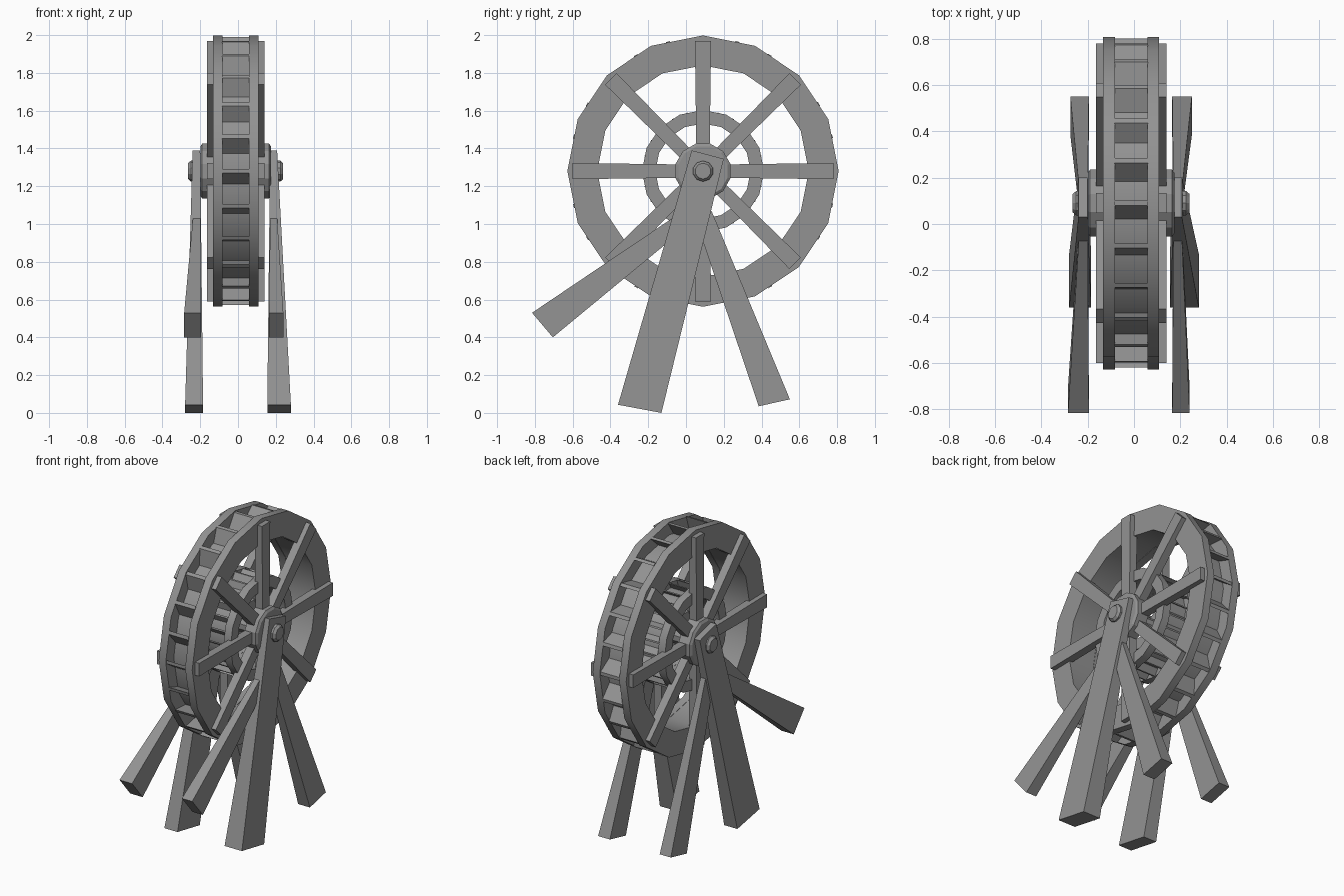
import bpy, bmesh, math
from mathutils import Vector

cube = bpy.data.objects.get("Cube")
if cube:
    bpy.data.objects.remove(cube, do_unlink=True)

CX, CY, CZ = -0.0125, 0.09, 1.28      # wheel centre

grey = bpy.data.materials.new("weathered_grey")
grey.use_nodes = True
COL = (0.29, 0.29, 0.29, 1)
grey.diffuse_color = COL
grey.node_tree.nodes["Principled BSDF"].inputs["Base Color"].default_value = COL


def finish(name, bm, smooth=False):
    bmesh.ops.recalc_face_normals(bm, faces=bm.faces)
    me = bpy.data.meshes.new(name)
    bm.to_mesh(me)
    bm.free()
    me.materials.append(grey)
    ob = bpy.data.objects.new(name, me)
    bpy.context.collection.objects.link(ob)
    if smooth:
        bpy.ops.object.select_all(action='DESELECT')
        ob.select_set(True)
        bpy.context.view_layer.objects.active = ob
        bpy.ops.object.shade_smooth_by_angle(angle=math.radians(30))
    return ob


def polar(x, r, a):
    """Point in the wheel frame: angle runs from +y towards +z."""
    return Vector((x, CY + r * math.cos(a), CZ + r * math.sin(a)))


def lathe(bm, profile, sides, phase=0.0, closed=True):
    """Revolve (x, radius) points about the axle; open profiles get end caps."""
    loops = [[bm.verts.new(polar(x, r, phase + math.tau * i / sides)) for i in range(sides)]
             for x, r in profile]
    pairs = list(zip(loops, loops[1:]))
    if closed:
        pairs.append((loops[-1], loops[0]))
    else:
        bm.faces.new(loops[0])
        bm.faces.new(loops[-1])
    for a, b in pairs:
        for i in range(sides):
            j = (i + 1) % sides
            bm.faces.new((a[i], a[j], b[j], b[i]))


def band(bm, x0, x1, r0, r1):
    lathe(bm, [(x0, r0), (x0, r1), (x1, r1), (x1, r0)], 16)


def prism(bm, end_a, end_b):
    """Solid between two four-cornered ends."""
    a = [bm.verts.new(p) for p in end_a]
    b = [bm.verts.new(p) for p in end_b]
    bm.faces.new(a)
    bm.faces.new(b)
    for i in range(4):
        j = (i + 1) % 4
        bm.faces.new((a[i], a[j], b[j], b[i]))


# Outer wheel and its smaller copy around the hub
for prefix, s in (("outer", 1.0), ("inner", 0.45)):
    for side, sx in (("right", -1), ("left", 1)):
        bm = bmesh.new()
        band(bm, CX + sx * 0.07, CX + sx * 0.121, 0.56 * s, 0.718 * s)
        finish(f"{prefix}_{side}_rim", bm, True)
    bm = bmesh.new()
    band(bm, CX - 0.072, CX + 0.072, 0.562 * s, 0.635 * s)
    finish(f"{prefix}_drum", bm, True)
    # Slanted paddles between the rims
    bm = bmesh.new()
    for i in range(24):
        a = math.tau * i / 24
        ends = []
        for r, off in ((0.59 * s, math.radians(8)), (0.71 * s, 0)):
            t = 0.011 * s / r
            ends.append([polar(CX + x, r, a + off + d) for x, d in
                         ((-0.072, -t), (0.072, -t), (0.072, t), (-0.072, t))])
        prism(bm, *ends)
    finish(f"{prefix}_paddles", bm)

# Spokes and hub plates on both sides
for side, sx in (("right", -1), ("left", 1)):
    bm = bmesh.new()
    x0, x1 = CX + sx * 0.10, CX + sx * 0.1525
    for i in range(8):
        a = math.tau * i / 8
        d = Vector((0, math.cos(a), math.sin(a)))
        n = Vector((0, -d.z, d.y))
        ends = []
        for r, w in ((0.02, 0.034), (0.69, 0.043)):
            ends.append([polar(x, r, a) + n * k * w for x, k in
                         ((x0, -1), (x1, -1), (x1, 1), (x0, 1))])
        prism(bm, *ends)
    finish(f"{side}_spokes", bm)
    bm = bmesh.new()
    lathe(bm, [(CX + sx * 0.10, 0.15), (CX + sx * 0.177, 0.15), (CX + sx * 0.187, 0.135)],
          12, math.pi / 12, closed=False)
    finish(f"{side}_hub_plate", bm)

# Axle with chamfered ends
bm = bmesh.new()
lathe(bm, [(CX - 0.252, 0.042), (CX - 0.237, 0.055), (CX + 0.237, 0.055), (CX + 0.252, 0.042)],
      10, math.pi / 10, closed=False)
finish("axle", bm)

# Tapered supports: (y, z) corners of foot and head, then x spans for right and left
SUPPORTS = {
    "main_leg": (((-0.36, 0.043), (-0.13, 0.0)), ((0.03, 1.39), (0.20, 1.345)),
                 ((-0.28, -0.185), (-0.24, -0.2)), ((0.28, 0.155), (0.207, 0.17))),
    "back_leg": (((0.385, 0.035), (0.55, 0.072)), ((0.045, 1.04), (0.135, 1.07)),
                 ((-0.275, -0.195), (-0.235, -0.2)), ((0.25, 0.165), (0.205, 0.17))),
    "front_strut": (((-0.815, 0.53), (-0.705, 0.40)), ((-0.014, 1.07), (0.034, 1.01)),
                    ((-0.285, -0.195), (-0.235, -0.2)), ((0.24, 0.165), (0.205, 0.17))),
}
for name, (foot, head, right, left) in SUPPORTS.items():
    for side, spans in (("right", right), ("left", left)):
        bm = bmesh.new()
        ends = []
        for (p, q), (xo, xi) in zip((foot, head), spans):
            ends.append([(xo, *p), (xi, *p), (xi, *q), (xo, *q)])
        prism(bm, *ends)
        finish(f"{side}_{name}", bm)
